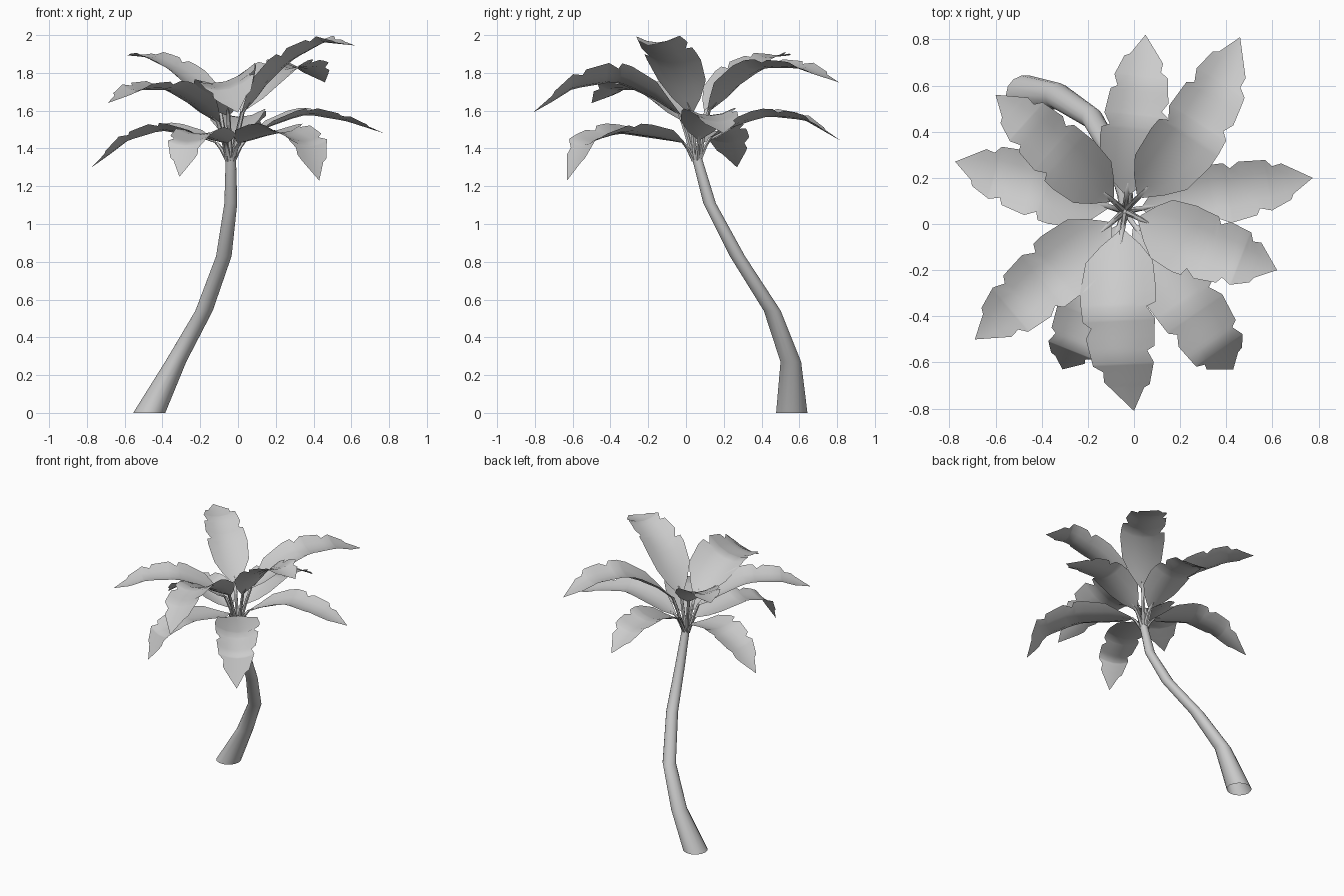
import bpy, bmesh, math
from mathutils import Vector

if "Cube" in bpy.data.objects:
    bpy.data.objects.remove(bpy.data.objects["Cube"])

CROWN = Vector((-0.04, 0.055, 0))


def finish(bm, name):
    bmesh.ops.recalc_face_normals(bm, faces=bm.faces)
    me = bpy.data.meshes.new(name)
    bm.to_mesh(me)
    bm.free()
    ob = bpy.data.objects.new(name, me)
    bpy.context.collection.objects.link(ob)
    bpy.ops.object.select_all(action='DESELECT')
    ob.select_set(True)
    bpy.context.view_layer.objects.active = ob
    bpy.ops.object.shade_smooth_by_angle(angle=math.radians(50))
    return ob


def tube(bm, path, radii, sides):
    """Tube of level rings, closed on top."""
    rings = []
    for p, r in zip(path, radii):
        rings.append([bm.verts.new(Vector(p) + Vector((r * math.cos(a), r * math.sin(a), 0)))
                      for a in (2 * math.pi * i / sides for i in range(sides))])
    for a, b in zip(rings, rings[1:]):
        for i in range(sides):
            j = (i + 1) % sides
            bm.faces.new((a[i], a[j], b[j], b[i]))
    bm.faces.new(rings[-1])


def interp(xs, ys, x):
    for i in range(len(xs) - 1):
        if x <= xs[i + 1]:
            return ys[i] + (ys[i + 1] - ys[i]) * ((x - xs[i]) / (xs[i + 1] - xs[i]))
    return ys[-1]


# Curved trunk
bm = bmesh.new()
tube(bm, [(-.47, .56, 0), (-.33, .555, .27), (-.18, .457, .54), (-.075, .272, .83),
          (-.038, .125, 1.11), (-.038, .055, 1.36)],
     [.085, .056, .046, .041, .034, .027], 14)
finish(bm, "trunk")

# Torn leaf outline: (position along leaf, half width) on each side
RIGHT = [(.10, .015), (.17, .08), (.25, .135), (.40, .153), (.55, .145), (.58, .115), (.63, .14),
         (.77, .125), (.80, .09), (.85, .095), (1, 0)]
LEFT = [(.10, .015), (.17, .08), (.25, .135), (.40, .153), (.46, .15), (.48, .115), (.54, .145),
        (.68, .13), (.70, .10), (.76, .12), (.87, .085), (.885, .06), (1, 0)]
STATIONS = (.10, .3, .5, .75, 1)
HANG = (.10, .35, .6, .87, 1)
SAG = (0, .045, .05, .035, 0)   # the midrib lies below the cupped edges


def leaf(name, tip, heights, reach=STATIONS, flip=False, width=1, bow=0, roll=0):
    out = Vector((tip[0], tip[1], 0)) - CROWN
    side = Vector((-out.y, out.x, 0)).normalized()
    rib = [CROWN + out * t + side * (bow * math.sin(math.pi * t)) + Vector((0, 0, z - d))
           for t, z, d in zip(reach, heights, SAG)]
    left, right = (RIGHT, LEFT) if flip else (LEFT, RIGHT)

    # Blade, cupped upward across its width
    bm = bmesh.new()
    prev = None
    for s in sorted({p[0] for p in LEFT + RIGHT}):
        c = interp(STATIONS, rib, s)
        wl = interp(*zip(*left), s) * width
        wr = interp(*zip(*right), s) * width
        if s == 1:
            row = [bm.verts.new(c)] * 5
        else:
            row = [bm.verts.new(c + side * w + Vector((0, 0, .05 * (w / .15) ** 2 + roll * w)))
                   for w in (wl, wl / 2, 0, -wr / 2, -wr)]
        if prev:
            for i in range(4):
                quad = [prev[i], prev[i + 1], row[i + 1], row[i]]
                bm.faces.new(quad[:3] if s == 1 else quad)
        prev = row
    finish(bm, name)

    # Stalk from the trunk top to the blade
    bm = bmesh.new()
    foot = CROWN + out.normalized() * .012 + Vector((0, 0, 1.33))
    end = interp(STATIONS, rib, .16)
    knee = foot.lerp(rib[0], .55) + Vector((0, 0, .01))
    tube(bm, [foot, knee, rib[0], end], [.015, .012, .011, .003], 6)
    finish(bm, name + "_stalk")


# Lower whorl of leaves
leaf("low_leaf_back", (.05, .82), (1.46, 1.575, 1.62, 1.585, 1.44), width=.95)
leaf("low_leaf_right", (.775, .20), (1.45, 1.58, 1.63, 1.58, 1.48), flip=True, width=.9)
leaf("low_leaf_front_right", (.43, -.63), (1.43, 1.51, 1.535, 1.46, 1.23), HANG)
leaf("low_leaf_front_left", (-.31, -.63), (1.43, 1.50, 1.53, 1.46, 1.25), HANG, True, .85)
leaf("low_leaf_left", (-.775, .27), (1.43, 1.515, 1.545, 1.475, 1.30), width=.95)

# Upper whorl of leaves
leaf("high_leaf_back_right", (.46, .81), (1.60, 1.79, 1.875, 1.86, 1.75), bow=-.055)
leaf("high_leaf_right", (.62, -.20), (1.59, 1.81, 1.92, 1.997, 1.945), flip=True, bow=-.02)
leaf("high_leaf_front", (0, -.81), (1.58, 1.74, 1.81, 1.76, 1.59), width=1.08, bow=-.05, roll=.28)
leaf("high_leaf_left", (-.69, -.50), (1.54, 1.69, 1.76, 1.745, 1.64), flip=True)
leaf("high_leaf_back_left", (-.60, .56), (1.60, 1.77, 1.86, 1.915, 1.895), width=.9)
